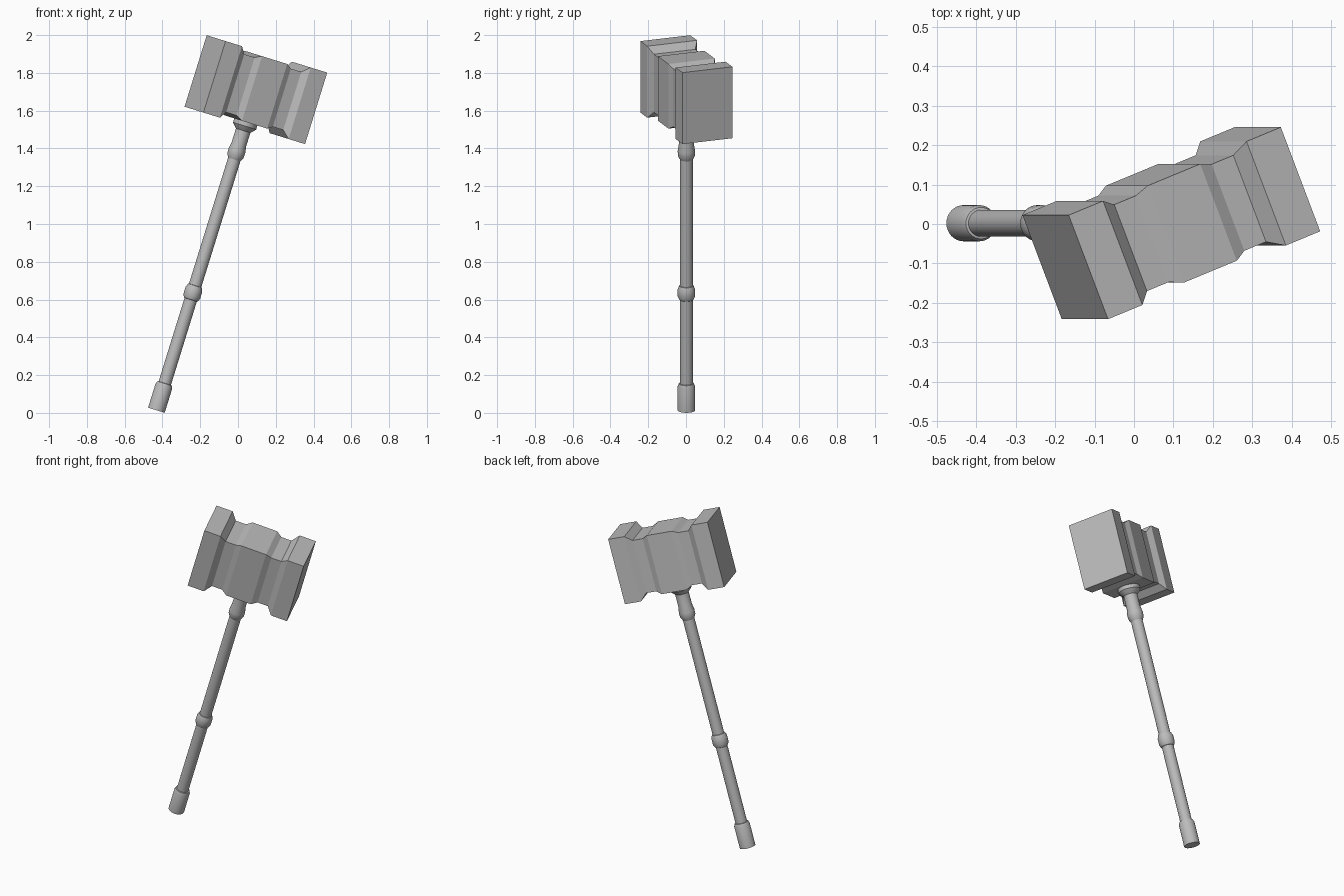
import bpy, bmesh, math
from mathutils import Matrix, Vector

cube = bpy.data.objects.get("Cube")
if cube:
    bpy.data.objects.remove(cube, do_unlink=True)

steel = bpy.data.materials.new("grey_steel")
steel.use_nodes = True
GREY = (0.5, 0.5, 0.5, 1)
steel.diffuse_color = GREY
steel.node_tree.nodes["Principled BSDF"].inputs["Base Color"].default_value = GREY

# Whole hammer leans sideways; the head is also turned about the handle
LEAN = Matrix.Translation((-0.432, 0.002, 0.014)) @ Matrix.Rotation(math.radians(17.24), 4, 'Y')
TURN = Matrix.Rotation(math.radians(21.6), 4, 'Z')
SIDES = 32


def loft(name, rings, matrix):
    """Skin a stack of equal-sized rings and cap both ends."""
    bm = bmesh.new()
    loops = [[bm.verts.new(p) for p in ring] for ring in rings]
    for a, b in zip(loops, loops[1:]):
        for i in range(len(a)):
            j = (i + 1) % len(a)
            bm.faces.new((a[i], a[j], b[j], b[i]))
    bm.faces.new(loops[0][::-1])
    bm.faces.new(loops[-1])
    bmesh.ops.recalc_face_normals(bm, faces=bm.faces)
    bm.transform(matrix)
    mesh = bpy.data.meshes.new(name)
    bm.to_mesh(mesh)
    bm.free()
    mesh.materials.append(steel)
    obj = bpy.data.objects.new(name, mesh)
    bpy.context.collection.objects.link(obj)
    return obj


def turned(name, profile):
    """Round part from (radius, height) pairs along the handle."""
    step = math.tau / SIDES
    rings = [[Vector((r * math.cos(i * step), r * math.sin(i * step), h))
              for i in range(SIDES)] for r, h in profile]
    obj = loft(name, rings, LEAN)
    bpy.ops.object.select_all(action='DESELECT')
    obj.select_set(True)
    bpy.context.view_layer.objects.active = obj
    bpy.ops.object.shade_smooth_by_angle(angle=math.radians(25))


# Handle parts
turned("shaft", [(0.034, 0.1), (0.034, 1.62)])
turned("pommel", [(0.046, 0), (0.046, 0.132), (0.04, 0.148), (0.033, 0.15)])
turned("grip_ring", [(0.033, 0.612), (0.039, 0.616), (0.046, 0.632),
                     (0.046, 0.67), (0.038, 0.69), (0.033, 0.692)])
turned("neck_collar", [(0.034, 1.39), (0.045, 1.412), (0.046, 1.438),
                       (0.04, 1.475), (0.04, 1.56)])
turned("head_flange", [(0.04, 1.55), (0.056, 1.566), (0.064, 1.576), (0.064, 1.61)])

# Head: half profile of (distance from middle, half width, half height), mirrored
half = [(0.075, 0.132, 0.179), (0.108, 0.118, 0.161),
        (0.17, 0.118, 0.161), (0.205, 0.142, 0.198), (0.303, 0.142, 0.198)]
stations = [(-s, w, h) for s, w, h in reversed(half)] + half
CORNERS = ((-1, -1), (1, -1), (1, 1), (-1, 1))
head_rings = [[Vector((s, cy * w, 1.777 + cz * h)) for cy, cz in CORNERS]
              for s, w, h in stations]
loft("hammer_head", head_rings, LEAN @ TURN)
